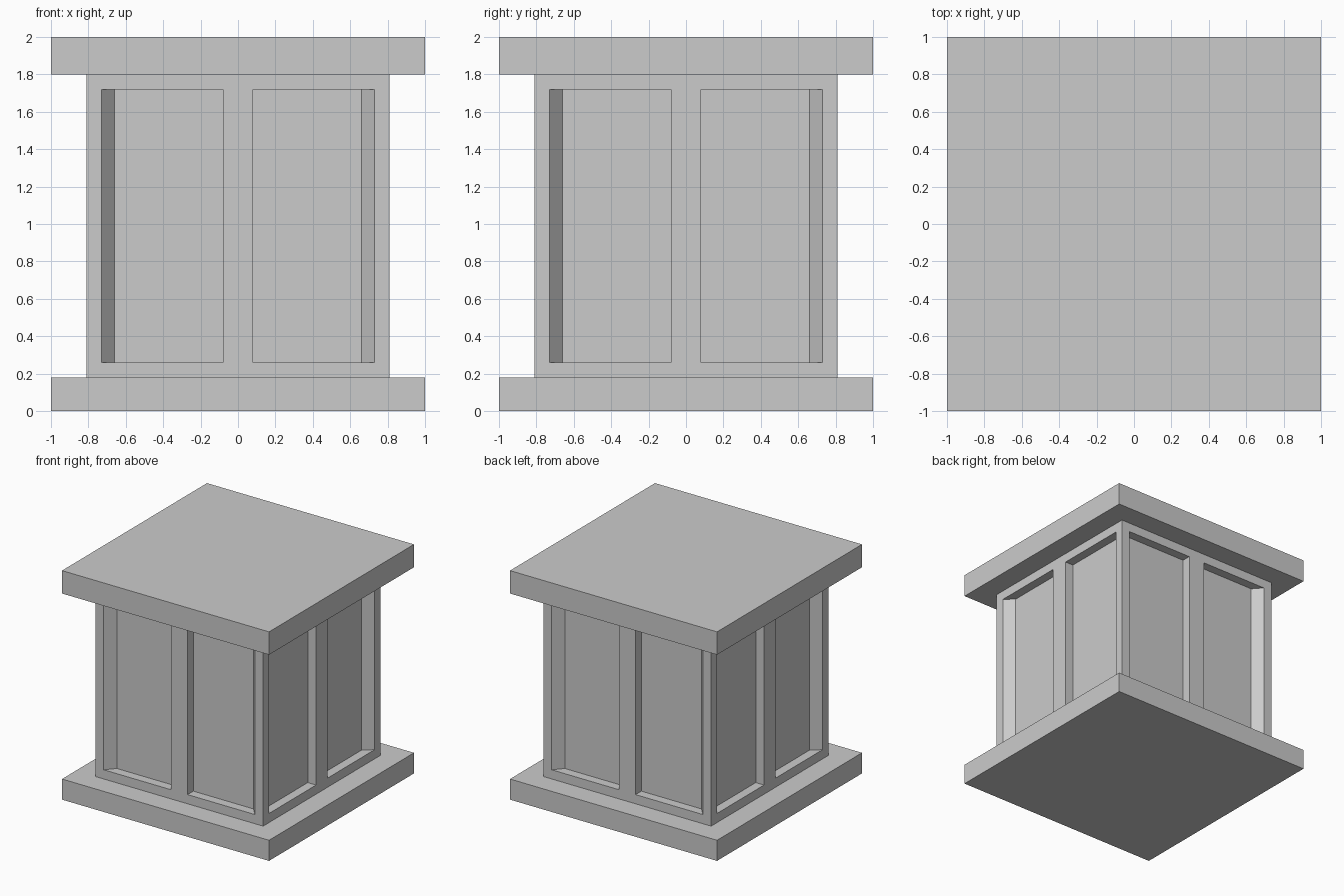
import bpy, bmesh
from mathutils import Vector

if "Cube" in bpy.data.objects:
    bpy.data.objects.remove(bpy.data.objects["Cube"])

BODY = 0.81     # half width of the body
FRAME = 0.08    # frame width around each panel
DEPTH = 0.08    # panel recess depth
OUTER = 0.66    # outer edge of the recessed panel floor (slanted side)
Z0, Z1 = 0.18, 1.80


def box(bm, half, z0, z1):
    verts = bmesh.ops.create_cube(bm, size=1)["verts"]
    for v in verts:
        v.co = Vector((v.co.x * 2 * half, v.co.y * 2 * half,
                       z0 + (v.co.z + 0.5) * (z1 - z0)))


def finish(bm, name):
    bm.normal_update()
    mesh = bpy.data.meshes.new(name)
    bm.to_mesh(mesh)
    bm.free()
    obj = bpy.data.objects.new(name, mesh)
    bpy.context.collection.objects.link(obj)


# Base and top slabs
for name, z0, z1 in (("base_slab", 0, Z0), ("top_slab", Z1, 2)):
    bm = bmesh.new()
    box(bm, 1, z0, z1)
    finish(bm, name)

# Body, split down the middle of every side
bm = bmesh.new()
box(bm, BODY, Z0, Z1)
for axis in ((1, 0, 0), (0, 1, 0)):
    bmesh.ops.bisect_plane(bm, geom=bm.verts[:] + bm.edges[:] + bm.faces[:],
                           plane_co=(0, 0, 1), plane_no=axis)
bm.normal_update()

# Two recessed panels per side
panels = [f for f in bm.faces if abs(f.normal.z) < 0.5]
bmesh.ops.inset_individual(bm, faces=panels, thickness=FRAME, use_even_offset=True)
for face in panels:
    normal = face.normal.copy()
    axis = 1 if abs(normal.x) > 0.5 else 0
    floor = bmesh.ops.extrude_face_region(bm, geom=[face])["geom"]
    for v in (g for g in floor if isinstance(g, bmesh.types.BMVert)):
        v.co -= normal * DEPTH
        # slant the wall nearest the body corner
        if abs(v.co[axis]) > 0.5:
            v.co[axis] = OUTER if v.co[axis] > 0 else -OUTER
    if face.is_valid:
        bm.faces.remove(face)
bmesh.ops.recalc_face_normals(bm, faces=bm.faces[:])
finish(bm, "panelled_body")
